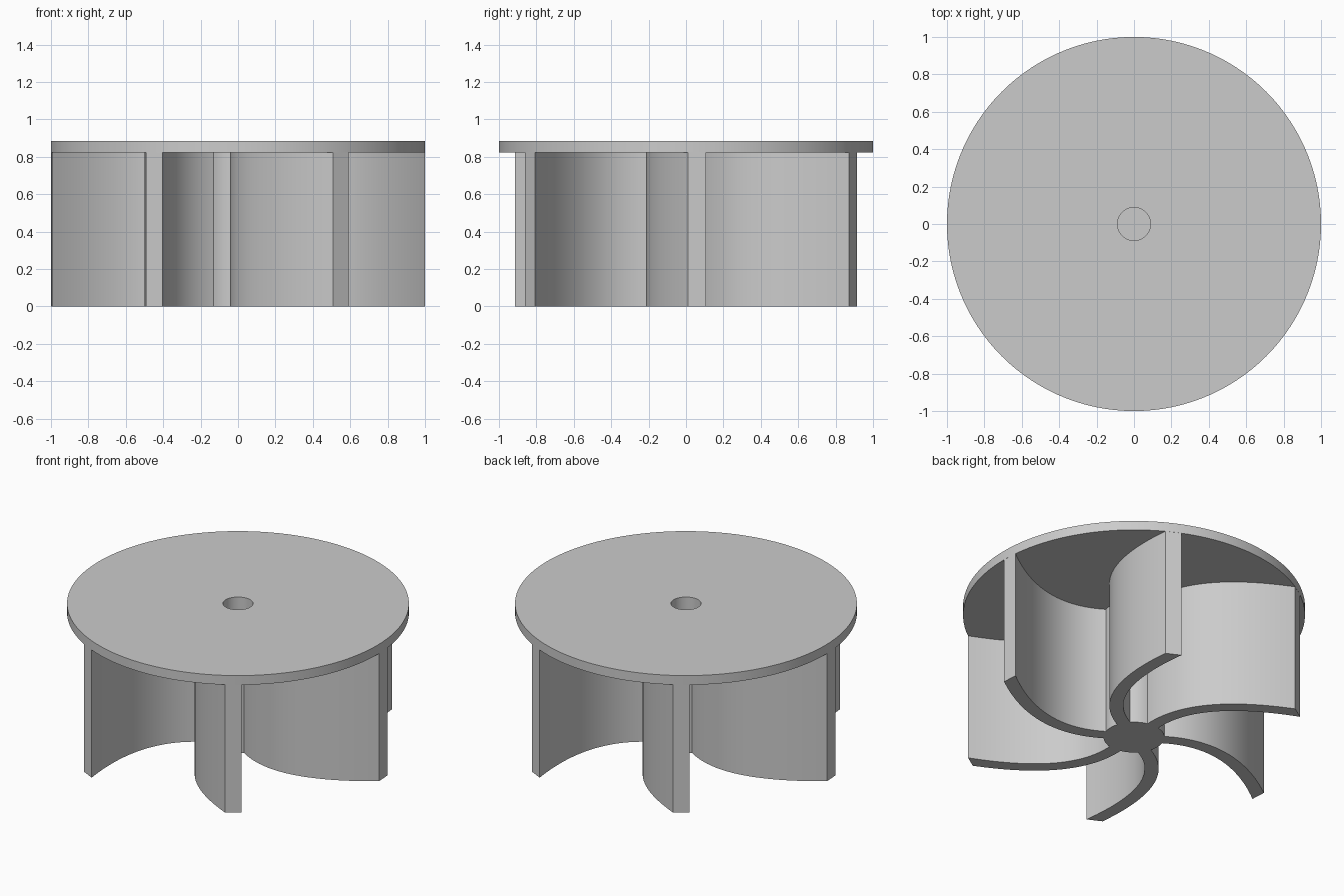
import bpy, bmesh, math
from mathutils import Matrix, Vector

HUB_R, BORE_R, RIM_R = 0.178, 0.088, 1.0
DISC_BOTTOM, DISC_TOP, BORE_FLOOR = 0.824, 0.884, 0.1
BLADES, SEGMENTS = 6, 120
# Root, control point and tip of the blade's convex side, and its thickness
ROOT, BEND, TIP = Vector((0.13, -0.123)), Vector((0.495, -0.357)), Vector((1.0, 0.01))
THICKNESS = 0.081

cube = bpy.data.objects.get("Cube")
if cube:
    bpy.data.objects.remove(cube, do_unlink=True)

grey = bpy.data.materials.new("plain_grey")
grey.use_nodes = True
grey.diffuse_color = (0.6, 0.6, 0.6, 1)
grey.node_tree.nodes["Principled BSDF"].inputs["Base Color"].default_value = (0.6, 0.6, 0.6, 1)


def make_object(name, bm):
    bmesh.ops.recalc_face_normals(bm, faces=bm.faces)
    mesh = bpy.data.meshes.new(name)
    bm.to_mesh(mesh)
    bm.free()
    mesh.materials.append(grey)
    obj = bpy.data.objects.new(name, mesh)
    bpy.context.collection.objects.link(obj)
    bpy.ops.object.select_all(action="DESELECT")
    obj.select_set(True)
    bpy.context.view_layer.objects.active = obj
    bpy.ops.object.shade_smooth_by_angle(angle=math.radians(30))


# Disc and hub with a blind shaft bore, lathed from one profile
profile = [(0, 0), (HUB_R, 0), (HUB_R, DISC_BOTTOM), (RIM_R, DISC_BOTTOM),
           (RIM_R, DISC_TOP), (BORE_R, DISC_TOP), (BORE_R, BORE_FLOOR), (0, BORE_FLOOR)]
bm = bmesh.new()
verts = [bm.verts.new((r, 0, z)) for r, z in profile]
edges = [bm.edges.new(pair) for pair in zip(verts, verts[1:])]
bmesh.ops.spin(bm, geom=verts + edges, cent=(0, 0, 0), axis=(0, 0, 1),
               angle=math.tau, steps=SEGMENTS, use_merge=True)
bmesh.ops.remove_doubles(bm, verts=bm.verts, dist=1e-5)
make_object("disc_and_hub", bm)


# Curved blades: a bend that tightens towards the hub, thickened to one side
def blade_side(offset, t_end, steps=32):
    t_start = -0.02  # sinks the root slightly into the hub
    points = []
    for i in range(steps + 1):
        t = t_start + (t_end - t_start) * i / steps
        point = ROOT * (1 - t) ** 2 + BEND * 2 * t * (1 - t) + TIP * t * t
        along = ((BEND - ROOT) * (1 - t) + (TIP - BEND) * t).normalized()
        points.append(point + Vector((-along.y, along.x)) * offset)
    return points


# The concave side runs a little further so that both sides end on the rim
outline = blade_side(0, 1.0) + blade_side(THICKNESS, 1.043)[::-1]
for k in range(BLADES):
    bm = bmesh.new()
    base = bm.faces.new([bm.verts.new((p.x, p.y, 0)) for p in outline])
    top = bmesh.ops.extrude_face_region(bm, geom=[base], use_keep_orig=True)
    bmesh.ops.translate(bm, vec=(0, 0, DISC_BOTTOM),
                        verts=[v for v in top["geom"] if isinstance(v, bmesh.types.BMVert)])
    bm.transform(Matrix.Rotation(math.tau * k / BLADES, 4, "Z"))
    make_object(f"blade_{k + 1}", bm)
